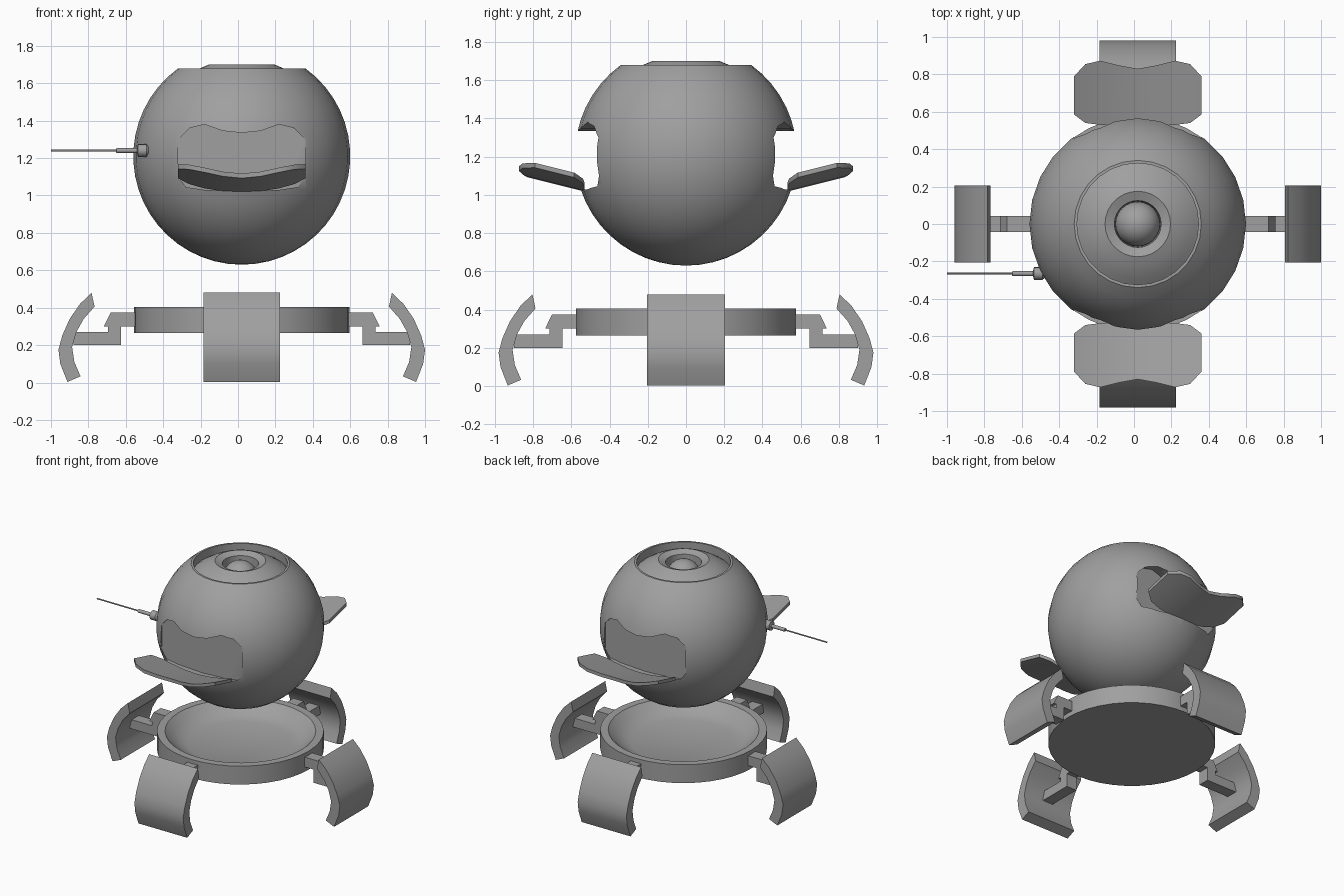
import bpy
import bmesh
import math
from mathutils import Matrix, Vector

cube = bpy.data.objects.get("Cube")
if cube:
    bpy.data.objects.remove(cube, do_unlink=True)

AXIS = Vector((0.02, 0, 0))   # vertical axis shared by all round parts
R, CZ = 0.58, 1.21            # body sphere radius and centre height

grey = bpy.data.materials.new("plain_grey")
grey.use_nodes = True
grey.diffuse_color = (0.35, 0.35, 0.35, 1)
grey.node_tree.nodes["Principled BSDF"].inputs["Base Color"].default_value = grey.diffuse_color


def finish(name, bm, turn=0.0, angle=35):
    """Turn a bmesh about the axis and make it a shaded object."""
    bmesh.ops.remove_doubles(bm, verts=bm.verts, dist=0.0005)
    bmesh.ops.recalc_face_normals(bm, faces=bm.faces)
    bm.transform(Matrix.Translation(AXIS) @ Matrix.Rotation(turn, 4, "Z"))
    mesh = bpy.data.meshes.new(name)
    bm.to_mesh(mesh)
    bm.free()
    mesh.materials.append(grey)
    ob = bpy.data.objects.new(name, mesh)
    bpy.context.collection.objects.link(ob)
    smooth(ob, angle)
    return ob


def smooth(ob, angle=35):
    bpy.ops.object.select_all(action="DESELECT")
    ob.select_set(True)
    bpy.context.view_layer.objects.active = ob
    bpy.ops.object.shade_smooth_by_angle(angle=math.radians(angle))


def lathe(profile, steps):
    """Spin (radius, z) points about the vertical axis."""
    bm = bmesh.new()
    verts = [bm.verts.new((r, 0, z)) for r, z in profile]
    edges = [bm.edges.new(pair) for pair in zip(verts, verts[1:])]
    bmesh.ops.spin(bm, geom=verts + edges, cent=(0, 0, 0), axis=(0, 0, 1),
                   angle=math.tau, steps=steps, use_merge=True)
    return bm


def prism(outline, y0, y1):
    """Extrude an (x, z) outline along y."""
    bm = bmesh.new()
    face = bm.faces.new([bm.verts.new((x, y0, z)) for x, z in outline])
    geom = bmesh.ops.extrude_face_region(bm, geom=[face])["geom"]
    moved = [v for v in geom if isinstance(v, bmesh.types.BMVert)]
    bmesh.ops.translate(bm, verts=moved, vec=(0, y1 - y0, 0))
    return bm


def arc(radius, start, end, count):
    """Points on a circle about the body centre, angles up from the bottom."""
    angles = [math.radians(start + (end - start) * i / count) for i in range(count + 1)]
    return [(radius * math.sin(a), CZ - radius * math.cos(a)) for a in angles]


# Body: sphere with a cut top, a groove, a raised inner cap and a socket
cap_edge = 180 - math.degrees(math.asin(0.34 / R))
profile = arc(R, 0, cap_edge, 20)
profile += [(0.325, 1.68)]
profile += arc(0.52, 141.3, 160.3, 4)
profile += [(0.125, 1.68), (0.12, 1.56), (0, 1.56)]
body = finish("body", lathe(profile, 28))

# Hatch recesses, front and back
half = [(0.1, 1.345), (0.2, 1.38), (0.28, 1.36), (0.34, 1.3),
        (0.34, 1.1), (0.3, 1.045), (0.2, 1.03)]
opening = [(0, 1.335)] + half + [(0, 1.02)] + [(-x, z) for x, z in reversed(half)]
for turn in (0, math.pi):
    cutter = finish("recess_cutter", prism(opening, -0.455, -0.8), turn)
    cutter.hide_render = True
    cut = body.modifiers.new("recess", "BOOLEAN")
    cut.operation, cut.solver, cut.object = "DIFFERENCE", "EXACT", cutter
    bpy.context.view_layer.objects.active = body
    bpy.ops.object.modifier_apply(modifier=cut.name)
    bpy.data.objects.remove(cutter, do_unlink=True)
smooth(body)

# Lens ball in the socket
bm = bmesh.new()
bmesh.ops.create_uvsphere(bm, u_segments=24, v_segments=16, radius=0.12,
                          matrix=Matrix.Translation((0, 0, 1.575)))
finish("lens_ball", bm)


# Open hatch flaps: curved plates rising away from the hinge
def flap():
    side = [(0, 0.53, 0.83), (0.1, 0.53, 0.848), (0.2, 0.53, 0.873),
            (0.28, 0.54, 0.855), (0.34, 0.585, 0.79)]
    stations = [(-x, a, b) for x, a, b in reversed(side[1:])] + side
    bm = bmesh.new()
    rows = []
    for x, inner, outer in stations:
        sag = 0.06 * (x / 0.34) ** 2
        rows.append([bm.verts.new((x, -y, 1.02 + (y - 0.54) * 0.25 + sag))
                     for y in (inner, outer)])
    faces = [bm.faces.new((a[0], a[1], b[1], b[0])) for a, b in zip(rows, rows[1:])]
    geom = bmesh.ops.extrude_face_region(bm, geom=faces)["geom"]
    moved = [v for v in geom if isinstance(v, bmesh.types.BMVert)]
    bmesh.ops.translate(bm, verts=moved, vec=(0, 0, 0.025))
    return bm


for name, turn in (("front_hatch", 0), ("back_hatch", math.pi)):
    finish(name, flap(), turn)

# Base: shallow bowl with a flat underside
finish("base_bowl", lathe([(0, 0.265), (0.575, 0.265), (0.575, 0.405), (0.52, 0.405),
                           (0.47, 0.36), (0.42, 0.33), (0.36, 0.31), (0, 0.3)], 40))

# Four legs: upper arm, stepped lower arm and curved foot plate
upper_arm = [(0.55, 0.3), (0.737, 0.3), (0.7, 0.375), (0.55, 0.375)]
lower_arm = [(0.645, 0.3), (0.715, 0.3), (0.715, 0.27), (0.9, 0.27), (0.9, 0.2), (0.645, 0.2)]
foot = [(0.803, 0.48), (0.865, 0.42), (0.92, 0.34), (0.96, 0.25), (0.98, 0.175),
        (0.97, 0.1), (0.932, 0.003), (0.862, 0.033), (0.895, 0.11), (0.907, 0.19),
        (0.884, 0.27), (0.845, 0.34), (0.787, 0.406)]
for i, side in enumerate(("left", "back", "right", "front")):
    turn = i * math.pi / 2
    finish(side + "_upper_arm", prism(upper_arm, -0.043, 0.043), turn, 20)
    finish(side + "_lower_arm", prism(lower_arm, -0.043, 0.043), turn, 20)
    finish(side + "_foot", prism(foot, -0.205, 0.205), turn)

# Antenna: socket, sleeve and thin rod on the right side
stem = [(0, -0.455), (0.022, -0.475), (0.034, -0.49), (0.034, -0.535), (0.013, -0.54),
        (0.013, -0.65), (0.005, -0.652), (0.005, -1.0), (0, -1.0)]
bm = lathe(stem, 16)
bm.transform(Matrix.Translation(Vector((0, -0.265, 1.24)) - AXIS) @ Matrix.Rotation(math.pi / 2, 4, "Y"))
finish("antenna", bm)
